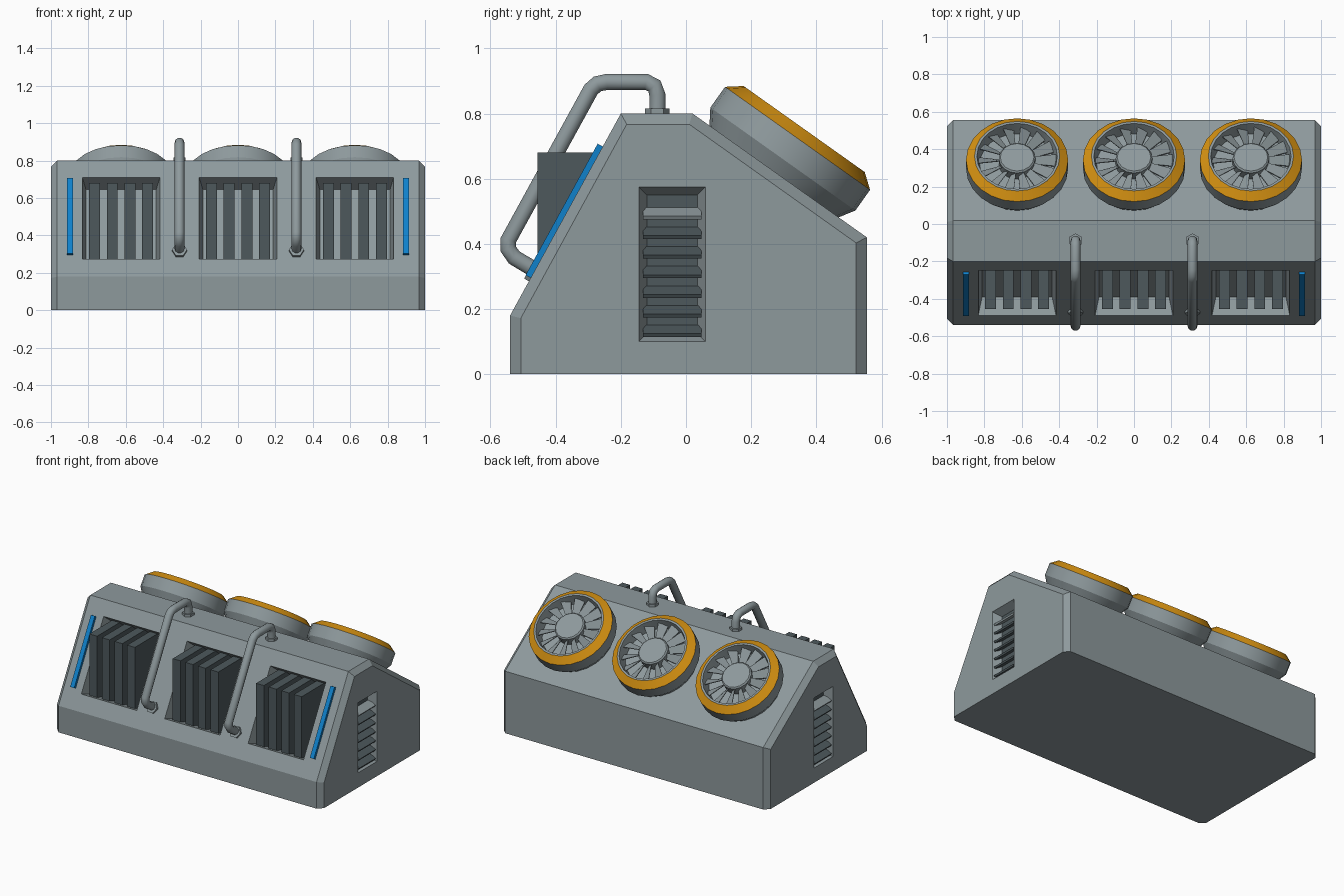
import bpy, bmesh, math
from mathutils import Matrix, Vector

if "Cube" in bpy.data.objects:
    bpy.data.objects.remove(bpy.data.objects["Cube"])

def mat(name, c):
    m = bpy.data.materials.new(name)
    m.diffuse_color = (*c, 1)
    m.use_nodes = True
    m.node_tree.nodes["Principled BSDF"].inputs["Base Color"].default_value = m.diffuse_color
    return m

GREY = mat("grey_metal", (0.27, 0.32, 0.335))
DARK = mat("dark_fin", (0.075, 0.098, 0.107))
YELLOW = mat("yellow_ring", (0.68, 0.29, 0.006))
BLUE = mat("blue_light", (0.005, 0.22, 0.60))

def finish(name, bm, mats, smooth=None):
    bmesh.ops.recalc_face_normals(bm, faces=bm.faces)
    if smooth:
        for f in bm.faces:
            f.smooth = True
        for e in bm.edges:
            e.smooth = len(e.link_faces) == 2 and e.calc_face_angle() < math.radians(smooth)
    me = bpy.data.meshes.new(name)
    bm.to_mesh(me)
    bm.free()
    for m in mats:
        me.materials.append(m)
    ob = bpy.data.objects.new(name, me)
    bpy.context.collection.objects.link(ob)
    return ob

def frame(u, v, n, o):
    return Matrix((Vector(u), Vector(v), Vector(n))).transposed().to_4x4() if o is None else \
        Matrix.Translation(o) @ Matrix((Vector(u), Vector(v), Vector(n))).transposed().to_4x4()

def box(bm, M, size, mi=0):
    r = bmesh.ops.create_cube(bm, size=1, matrix=M @ Matrix.Diagonal((*size, 1)))
    for f in {f for v in r["verts"] for f in v.link_faces}:
        f.material_index = mi

def loft(bm, rings, mi=None, cap=True):
    # bridge equal-length rings of points
    vs = [[bm.verts.new(p) for p in r] for r in rings]
    k = len(vs[0])
    for i in range(len(vs) - 1):
        for j in range(k):
            f = bm.faces.new((vs[i][j], vs[i][(j+1) % k], vs[i+1][(j+1) % k], vs[i+1][j]))
            f.material_index = mi[i] if mi else 0
    if cap:
        bm.faces.new(vs[0])
        bm.faces.new(vs[-1])

def frustum(bm, M, w, h, depth, inset):
    # tapered pocket cutter, open end slightly above the surface
    rings = []
    for d in (0.02, -depth):
        k = d * inset / depth
        rings.append([M @ Vector((sx*(w/2 + k), sy*(h/2 + k), d))
                      for sx, sy in ((-1, -1), (1, -1), (1, 1), (-1, 1))])
    loft(bm, rings)

def circle(M, r, h, n, a0=0):
    return [M @ Vector((r*math.cos(a0 + 2*math.pi*i/n), r*math.sin(a0 + 2*math.pi*i/n), h))
            for i in range(n)]

# local frames on the front slope, rear slope and both ends
SV, SN = (0, 0.481, 0.877), (0, -0.877, 0.481)
def front(x, y, z):
    return frame((1, 0, 0), SV, SN, (x, y, z))
def rear(x):
    return frame((1, 0, 0), (0, 0.815, -0.579), (0, 0.579, 0.815), (x, 0.270, 0.622))
def end(s):
    return frame((0, s, 0), (0, 0, 1), (s, 0, 0), (s, -0.0425, 0.3375))
BAYS = (-0.625, 0, 0.625)

# main body: wedge profile with chamfered ends
outer = [(-0.54, 0), (-0.54, 0.18), (-0.20, 0.80), (0.02, 0.80), (0.555, 0.42), (0.555, 0)]
inner = [(-0.507, 0), (-0.507, 0.172), (-0.182, 0.767), (0.01, 0.767), (0.522, 0.403), (0.522, 0)]
bm = bmesh.new()
loft(bm, [[(x, y, z) for y, z in p]
          for x, p in ((-1, inner), (-0.967, outer), (0.967, outer), (1, inner))])
body = finish("body", bm, [GREY])

# pockets for front bays and end vents
bm = bmesh.new()
for x in BAYS:
    frustum(bm, front(x, -0.3685, 0.4925), 0.415, 0.496, 0.10, 0.02)
for s in (-1, 1):
    frustum(bm, end(s), 0.205, 0.475, 0.06, 0.027)
cutter = finish("pocket_cutter", bm, [GREY])
cutter.hide_render = True
mod = body.modifiers.new("pockets", 'BOOLEAN')
mod.operation, mod.object, mod.solver = 'DIFFERENCE', cutter, 'EXACT'
dg = bpy.context.evaluated_depsgraph_get()
new = bpy.data.meshes.new_from_object(body.evaluated_get(dg))
body.modifiers.clear()
body.data = new
bpy.data.objects.remove(cutter)

# upright cooling fins in each front bay
for x in BAYS:
    bm = bmesh.new()
    for i in range(4):
        cx = x + (i - 1.5) * 0.0945
        # side outline stays inside the body behind the bay
        side = [(-0.455, 0.24), (-0.36, 0.22), (-0.13, 0.64), (-0.13, 0.68), (-0.455, 0.68)]
        loft(bm, [[(cx + d, y, z) for y, z in side] for d in (-0.029, 0.029)])
    finish("cooling_fins", bm, [DARK])

# end vents: dark back plate and tilted louvres
for s in (-1, 1):
    bm = bmesh.new()
    M = end(s)
    box(bm, M @ Matrix.Translation((0, 0, -0.058)), (0.155, 0.425, 0.006), 0)
    for i in range(7):
        T = Matrix.Translation((0, 0.493 - i*0.06 - 0.3375, -0.029))
        box(bm, M @ T @ Matrix.Rotation(math.radians(28), 4, 'X'), (0.18, 0.012, 0.056), 1 if i == 0 else 0)
    finish("end_vent", bm, [DARK, GREY])

# blue light strips
for s in (-1, 1):
    bm = bmesh.new()
    box(bm, front(s*0.898, -0.3685, 0.4985), (0.03, 0.46, 0.03))
    finish("light_strip", bm, [BLUE])

# fans: lathed housing, hub and blades
prof = [(0.243, -0.01), (0.243, 0), (0.273, 0.047), (0.273, 0.125), (0.228, 0.16),
        (0.215, 0.16), (0.200, 0.085)]
for x in BAYS:
    M = rear(x)
    bm = bmesh.new()
    loft(bm, [circle(M, r, h, 24) for r, h in prof], [0, 0, 0, 1, 0, 0])
    finish("fan_housing", bm, [GREY, YELLOW], 30)
    bm = bmesh.new()
    loft(bm, [circle(M, r, h, 16) for r, h in ((0.098, 0.08), (0.098, 0.142), (0.09, 0.15))])
    finish("fan_hub", bm, [GREY], 30)
    bm = bmesh.new()
    for i in range(14):
        R = Matrix.Rotation(2*math.pi*i/14, 4, 'Z')
        rings = []
        for r, w in ((0.09, 0.014), (0.207, 0.029)):
            rings.append([M @ R @ Vector((r, a*w, 0.12 + a*0.014 + b*0.003))
                          for a, b in ((-1, -1), (1, -1), (1, 1), (-1, 1))])
        loft(bm, rings)
    finish("fan_blades", bm, [GREY])

# bent pipes with hexagonal collars
path = [(-0.088, 0.79), (-0.088, 0.858), (-0.097, 0.885), (-0.122, 0.897), (-0.243, 0.897),
        (-0.272, 0.891), (-0.292, 0.873), (-0.545, 0.412), (-0.546, 0.385), (-0.527, 0.358),
        (-0.45, 0.312)]
for x in (-0.3125, 0.3125):
    bm = bmesh.new()
    rings = []
    P = [Vector((x, y, z)) for y, z in path]
    for i, p in enumerate(P):
        a = (p - P[max(i-1, 0)]).normalized()
        b = (P[min(i+1, len(P)-1)] - p).normalized()
        t = (a + b).normalized()
        u = Vector((1, 0, 0))
        rings.append(circle(frame(u, t.cross(u), t, p), 0.026, 0, 10))
    loft(bm, rings)
    finish("pipe", bm, [GREY], 50)
    bm = bmesh.new()
    top = Matrix.Translation((x, -0.088, 0.80))
    loft(bm, [circle(top, 0.038, h, 6, math.pi/6) for h in (-0.01, 0.016)])
    low = front(x, -0.466, 0.316)
    loft(bm, [circle(low, 0.04, h, 6) for h in (-0.01, 0.016)])
    finish("pipe_collars", bm, [GREY])
